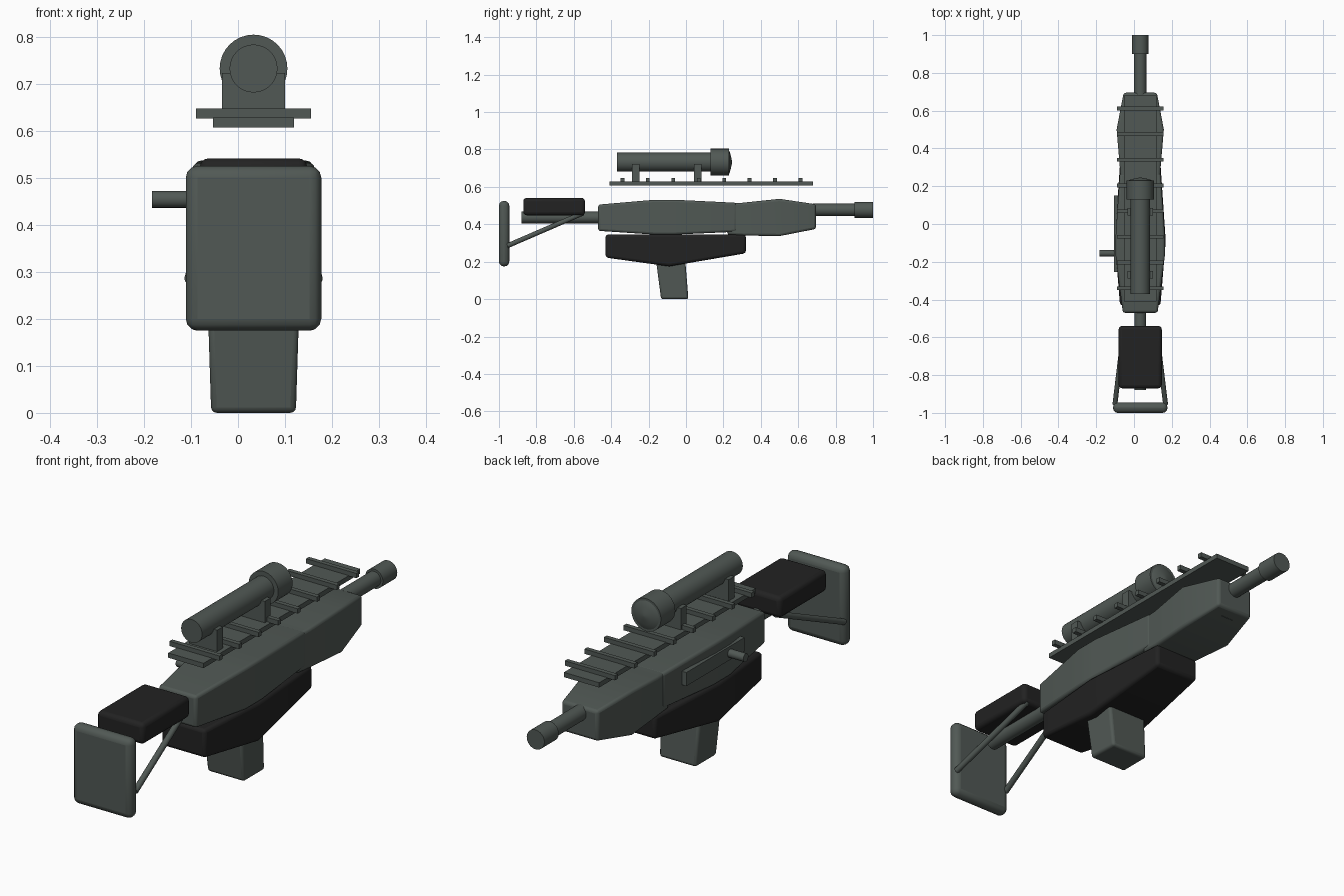
import bpy, bmesh, math
from mathutils import Vector

if "Cube" in bpy.data.objects:
    bpy.data.objects.remove(bpy.data.objects["Cube"])

CX = 0.033  # centre line of the long parts


def material(name, rgb):
    m = bpy.data.materials.new(name)
    m.diffuse_color = (*rgb, 1)
    m.use_nodes = True
    m.node_tree.nodes["Principled BSDF"].inputs["Base Color"].default_value = m.diffuse_color
    return m


GREY = material("green_grey", (0.082, 0.099, 0.090))
BLACK = material("soft_black", (0.016, 0.016, 0.016))


def finish(name, bm, mat, bevel=0.0, segments=3):
    bmesh.ops.recalc_face_normals(bm, faces=bm.faces)
    me = bpy.data.meshes.new(name)
    bm.to_mesh(me)
    bm.free()
    me.materials.append(mat)
    ob = bpy.data.objects.new(name, me)
    bpy.context.collection.objects.link(ob)
    if bevel:
        b = ob.modifiers.new("bevel", 'BEVEL')
        b.width, b.segments, b.limit_method = bevel, segments, 'ANGLE'
        b.angle_limit = math.radians(40)
    bpy.ops.object.select_all(action='DESELECT')
    bpy.context.view_layer.objects.active = ob
    ob.select_set(True)
    bpy.ops.object.shade_smooth_by_angle(angle=math.radians(35))
    return ob


def loft(name, rings, mat, bevel=0.0, segments=3):
    """Skin a list of closed rings and cap both ends."""
    bm = bmesh.new()
    rows = [[bm.verts.new(p) for p in ring] for ring in rings]
    n = len(rows[0])
    for a, b in zip(rows, rows[1:]):
        for i in range(n):
            bm.faces.new((a[i], a[(i + 1) % n], b[(i + 1) % n], b[i]))
    bm.faces.new(rows[0])
    bm.faces.new(rows[-1])
    return finish(name, bm, mat, bevel, segments)


def hull(name, stations, mat, bevel):
    """Box-like body from stations (y, half width, bottom, top)."""
    return loft(name, [[(CX - w, y, b), (CX + w, y, b), (CX + w, y, t), (CX - w, y, t)]
                       for y, w, b, t in stations], mat, bevel)


def box(name, x, y, z, mat=GREY, bevel=0.0):
    return loft(name, [[(x[0], v, z[0]), (x[1], v, z[0]), (x[1], v, z[1]), (x[0], v, z[1])]
                       for v in y], mat, bevel)


def rod(name, p, q, stations, sides=32):
    """Round part from p to q with stations (fraction, radius)."""
    p, q = Vector(p), Vector(q)
    rot = (q - p).to_track_quat('Z', 'Y')
    rings = [[p.lerp(q, f) + rot @ Vector((r * math.cos(a), r * math.sin(a), 0))
              for a in (2 * math.pi * i / sides for i in range(sides))] for f, r in stations]
    return loft(name, rings, GREY)


def along_y(name, y0, y1, z, r):
    return rod(name, (CX, y0, z), (CX, y1, z), [(0, r), (1, r)])


# Shoulder stock
box("butt_plate", (CX - .144, CX + .144), (-1.0, -.945), (.175, .525), GREY, .025)
box("cheek_rest", (CX - .114, CX + .114), (-.87, -.54), (.448, .541), BLACK, .018)
along_y("stock_tube", -.88, -.45, .436, .031)
for side, s in (("left", -1), ("right", 1)):
    rod("stock_strut_" + side, (CX + s * .134, -.955, .285), (CX + s * .085, -.55, .46),
        [(0, .013), (1, .013)], 16)

# Receiver and front housing
hull("receiver", [(-.47, .092, .365, .505), (-.17, .13, .345, .531),
                  (-.06, .13, .345, .531), (.27, .108, .36, .515)], GREY, .012)
hull("front_housing", [(.22, .105, .345, .515), (.30, .108, .34, .515),
                       (.50, .125, .337, .536), (.695, .088, .375, .507)], GREY, .012)
box("underside_catch", (CX - .03, CX + .03), (.60, .645), (.364, .40))

# Barrel
along_y("barrel", .68, .91, .477, .033)
along_y("muzzle", .90, 1.0, .477, .043)

# Lower housing and grip
hull("lower_housing", [(-.43, .107, .222, .345), (-.09, .135, .175, .347),
                       (.32, .107, .245, .345)], BLACK, .014)
loft("grip", [[(CX - w, y0, z), (CX + w, y0, z), (CX + w, y1, z), (CX - w, y1, z)]
              for z, w, y0, y1 in ((0, .090, -.133, .013), (.22, .097, -.162, -.005))],
     GREY, .012)

# Accessory rail
box("rail_base", (CX - .086, CX + .086), (-.41, .68), (.607, .628))
for i in range(8):
    y = -.34 + i * .136
    box("rail_crossbar_%d" % (i + 1), (CX - .122, CX + .122), (y - .01, y + .01), (.626, .647))

# Sight tube with domed lens
along_y("sight_tube", -.37, .15, .732, .051)
rod("sight_bell", (CX, .13, .732), (CX, .23, .732), [(0, .072), (1, .072)])
rod("sight_lens", (CX, .228, .732), (CX, .246, .732),
    [(0, .066), (.3, .056), (.6, .038), (.85, .018), (1, .004)])
for name, y in (("rear", -.268), ("front", .064)):
    box("sight_mount_" + name, (CX - .067, CX + .067), (y - .02, y + .02), (.626, .722))

# Side slot plate and charging handle
box("side_plate", (-.107, -.085), (-.255, .15), (.425, .485))
rod("charging_handle", (-.183, -.155, .454), (-.08, -.155, .454), [(0, .018), (1, .018)], 20)
